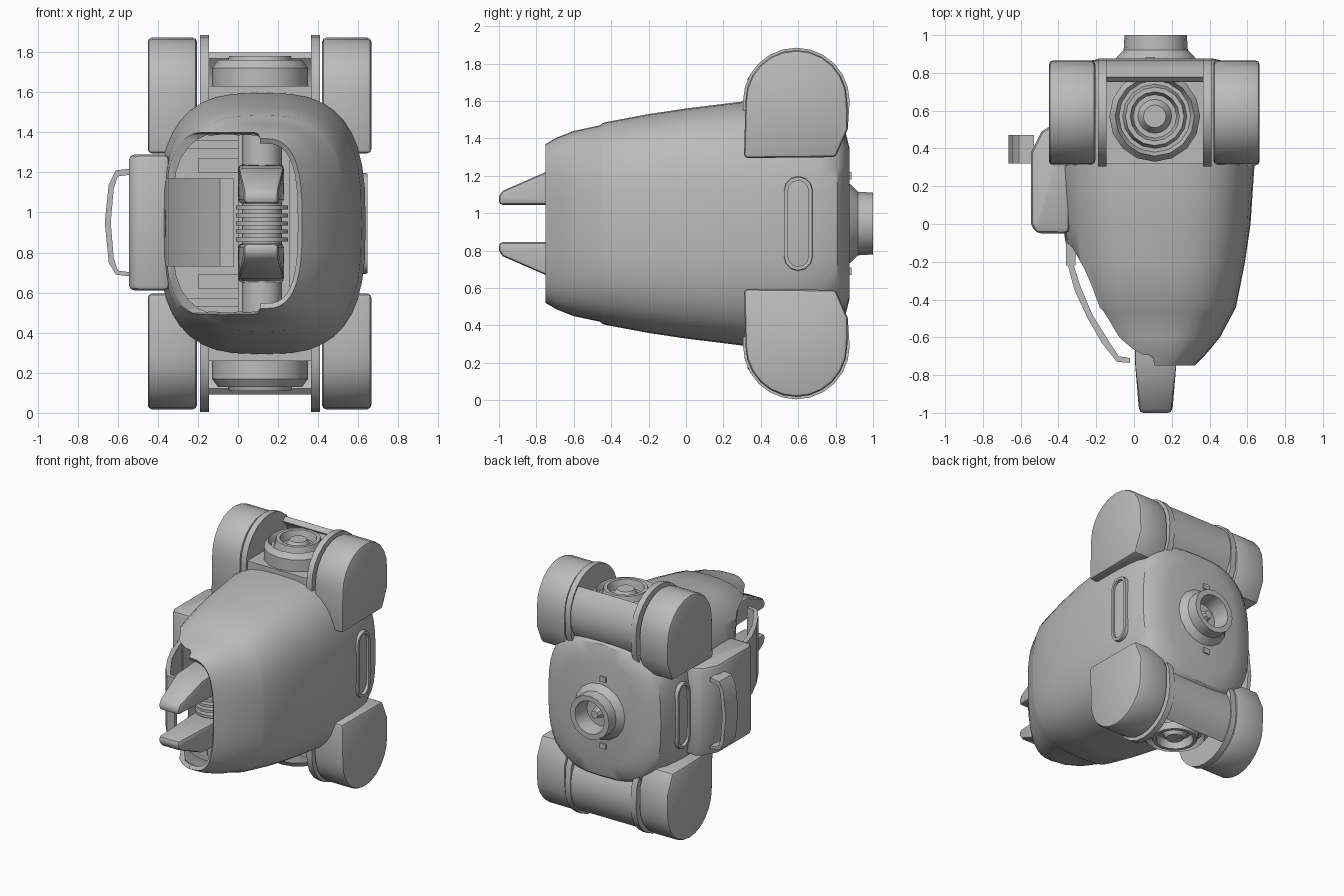
import bpy, bmesh, math
from mathutils import Vector

if "Cube" in bpy.data.objects:
    bpy.data.objects.remove(bpy.data.objects["Cube"], do_unlink=True)

grey = bpy.data.materials.new("plain_grey")
grey.use_nodes = True
grey.diffuse_color = (0.5, 0.5, 0.5, 1)
grey.node_tree.nodes["Principled BSDF"].inputs["Base Color"].default_value = (0.5, 0.5, 0.5, 1)

CX, CZ = 0.12, 0.945
parts = []


def add_object(name, bm):
    bmesh.ops.recalc_face_normals(bm, faces=bm.faces)
    mesh = bpy.data.meshes.new(name)
    bm.to_mesh(mesh)
    bm.free()
    ob = bpy.data.objects.new(name, mesh)
    bpy.context.collection.objects.link(ob)
    mesh.materials.append(grey)
    parts.append(ob)
    return ob


def bevel(ob, width, segments=2):
    mod = ob.modifiers.new("bevel", 'BEVEL')
    mod.width, mod.segments = width, segments
    mod.limit_method, mod.angle_limit = 'ANGLE', math.radians(40)


def loft(name, rings, cap_first=True, cap_last=True, loop=False):
    """Skin a list of point rings that share one point count."""
    bm = bmesh.new()
    rows = [[bm.verts.new(p) for p in ring] for ring in rings]
    n = len(rows[0])
    pairs = list(zip(rows, rows[1:])) + ([(rows[-1], rows[0])] if loop else [])
    for a, b in pairs:
        for i in range(n):
            j = (i + 1) % n
            bm.faces.new((a[i], a[j], b[j], b[i]))
    if cap_first:
        bm.faces.new(rows[0])
    if cap_last:
        bm.faces.new(rows[-1])
    return add_object(name, bm)


def prism(name, pts, axis, low, high, width=0.0):
    """Extrude a 2D outline along an axis; the other axes keep their order."""
    def place(p, d):
        q = list(p)
        q.insert(axis, d)
        return q
    ob = loft(name, [[place(p, d) for p in pts] for d in (low, high)])
    if width:
        bevel(ob, width)
    return ob


def box(name, x, y, z, width=0.0):
    return prism(name, [(x[0], y[0]), (x[1], y[0]), (x[1], y[1]), (x[0], y[1])], 2, *z, width)


def turned(name, profile, centre, axis, sides=20, loop=False):
    """Lathe (radius, height) pairs around y or z."""
    rings = []
    for r, h in profile:
        ring = []
        for i in range(sides):
            a = math.tau * i / sides
            u, v = r * math.cos(a), r * math.sin(a)
            ring.append(Vector(centre) + Vector((u, v, h) if axis == 2 else (u, h, v)))
        rings.append(ring)
    return loft(name, rings, not loop, not loop, loop)


def arc(y, z, r, start, end, steps):
    return [(y + r * math.cos(math.radians(start + (end - start) * i / steps)),
             z + r * math.sin(math.radians(start + (end - start) * i / steps)))
            for i in range(steps + 1)]


def section(y, hw, hh, power=2.9, n=40):
    pts = []
    for i in range(n):
        a = math.tau * i / n
        c, s = math.cos(a), math.sin(a)
        pts.append((CX + hw * math.copysign(abs(c) ** (2 / power), c), y,
                    CZ + hh * math.copysign(abs(s) ** (2 / power), s)))
    return pts


# Tapered hollow hull, open at the front
stations = [(-0.75, 0.20, 0.425), (-0.69, 0.26, 0.46), (-0.6, 0.335, 0.495), (-0.46, 0.41, 0.525),
            (-0.44, 0.42, 0.54), (-0.2, 0.468, 0.585), (0, 0.497, 0.615), (0.3, 0.517, 0.652),
            (0.55, 0.515, 0.635), (0.72, 0.505, 0.58), (0.81, 0.475, 0.535), (0.85, 0.42, 0.5),
            (0.875, 0.3, 0.4)]
hull = loft("hull", [section(*s) for s in stations], cap_first=False)
shell = hull.modifiers.new("shell", 'SOLIDIFY')
shell.thickness, shell.offset = 0.03, -1

# Side opening cut into the hull
cutter = prism("opening_cutter", [(-0.8, -0.1), (-0.34, -0.1), (-0.17, -0.4), (0.0, -0.62),
                                  (0.11, -0.66), (0.11, -0.9), (-0.8, -0.9)], 2, 0.49, 1.4, 0.03)
cutter.hide_render = True
cut = hull.modifiers.new("opening", 'BOOLEAN')
cut.object, cut.operation, cut.solver = cutter, 'DIFFERENCE', 'EXACT'

# Curved guard plate across the opening
outer = [(-0.355, -0.2), (-0.315, -0.35), (-0.245, -0.5), (-0.17, -0.63), (-0.09, -0.73), (-0.02, -0.735)]
inner = [(-0.02, -0.71), (-0.08, -0.7), (-0.14, -0.61), (-0.22, -0.48), (-0.28, -0.34), (-0.325, -0.2)]
prism("guard_plate", outer + inner, 2, 0.73, 1.17)
box("guard_mount", (-0.36, -0.31), (-0.22, -0.04), (0.73, 1.17))

# Inner mechanism
loft("bulkhead", [section(0.0, 0.47, 0.59), section(0.05, 0.47, 0.59)])
box("core_block", (0.0, 0.26), (-0.3, 0.0), (0.5, 1.39))
turned("drive_post", [(0.1, 0.5), (0.1, 1.39)], (CX, -0.38, 0), 2, 12)
for i in range(5):
    z = CZ - 0.09 + 0.04 * i
    turned("drive_disc", [(0.13, z), (0.13, z + 0.02)], (CX, -0.46, 0), 2, 16)

# Parts mirrored between the top and the bottom of the body
def pod_outline(r):
    return [(0.31, 1.295)] + arc(0.59, 1.6, r, 180, 0, 12) + [(0.865, 1.45), (0.8, 1.3)]


BAND = arc(0.59, 1.59, 0.28, -65, 48, 8) + arc(0.59, 1.59, 0.24, 48, -65, 8)
CLAW = [(-1, 1.045), (-1, 1.09), (-0.98, 1.12), (-0.75, 1.22), (-0.4, 1.24), (-0.4, 1.045)]
for side, end in ((1, "upper"), (-1, "lower")):
    def flip(pts):
        return [(a, CZ + side * (b - CZ)) for a, b in pts]

    def span(low, high):
        return sorted(CZ + side * (z - CZ) for z in (low, high))

    for name, x0, x1 in (("right", -0.45, -0.205), ("left", 0.42, 0.665)):
        prism(f"{end}_{name}_pod", flip(pod_outline(0.272)), 0, x0, x1, 0.02)
    prism(f"{end}_right_flange", flip(pod_outline(0.285)), 0, -0.19, -0.145)
    prism(f"{end}_left_flange", flip(pod_outline(0.285)), 0, 0.365, 0.41)
    prism(f"{end}_rear_cover", flip(BAND), 0, -0.15, 0.37)
    box(f"{end}_thruster_base", (-0.145, 0.365), (0.32, 0.8), span(1.4, 1.63))
    # Stepped rings of the thruster
    steps = [(0.24, 1.6), (0.24, 1.72), (0.21, 1.76), (0.19, 1.72), (0.17, 1.72), (0.155, 1.78),
             (0.13, 1.78), (0.115, 1.72), (0.09, 1.72), (0.06, 1.77), (0.01, 1.77)]
    turned(f"{end}_thruster", [(r, CZ + side * (z - CZ)) for r, z in steps],
           (0.11, 0.57, 0), 2, 16)

    # Claw narrowing towards its tip
    claw = prism(f"{end}_claw", flip(CLAW), 0, 0.0, 0.23, 0.02)
    for v in claw.data.vertices:
        if v.co.y < -0.9:
            v.co.x = 0.115 + (v.co.x - 0.115) * 0.75
    box(f"{end}_inner_shelf", (-0.27, 0.15), (-0.16, 0.02), span(1.32, 1.36))
    box(f"{end}_inner_rib", (-0.2, 0.0), (-0.22, 0.02), span(1.2, 1.27))
    box(f"{end}_vent", (0.06, 0.11), (0.84, 0.885), span(1.18, 1.22))

# Rear nozzle
turned("rear_nozzle", [(0.225, 0.86), (0.2, 0.89), (0.17, 0.92), (0.165, 1.0),
                       (0.125, 1.0), (0.11, 0.88), (0.11, 0.86)], (0.115, 0, CZ), 1, 16, True)
turned("nozzle_core", [(0.05, 0.86), (0.03, 0.94)], (0.115, 0, CZ), 1, 8)

# Side box and its grab handle
prism("side_box", [(-0.34, -0.05), (-0.52, -0.05), (-0.545, 0.0), (-0.545, 0.38),
                   (-0.49, 0.49), (-0.44, 0.52), (-0.34, 0.52)], 2, 0.61, 1.29, 0.03)
grip = [(-0.53, 0.68), (-0.61, 0.69), (-0.645, 0.75), (-0.665, 0.95), (-0.645, 1.14), (-0.61, 1.21),
        (-0.53, 1.22), (-0.53, 1.19), (-0.6, 1.18), (-0.62, 1.12), (-0.635, 0.95), (-0.62, 0.77),
        (-0.6, 0.71), (-0.53, 0.7)]
prism("grab_handle", grip, 1, 0.32, 0.47)


# Long rounded frames on both flanks
def capsule(r):
    return arc(0.6, 1.12, r, 0, 180, 6) + arc(0.6, 0.77, r, 180, 360, 6)


for name, x0, x1 in (("left", 0.6, 0.645), ("right", -0.36, -0.405)):
    rings = [[(x, *p) for p in capsule(r)] for x, r in ((x0, 0.08), (x1, 0.075), (x1, 0.055), (x0, 0.055))]
    loft(f"{name}_flank_frame", rings, False, False, True)

# Apply the modifiers, then smooth shade with sharp edges kept
bpy.context.view_layer.update()
graph = bpy.context.evaluated_depsgraph_get()
baked = [(ob, bpy.data.meshes.new_from_object(ob.evaluated_get(graph))) for ob in parts]
for ob, mesh in baked:
    ob.modifiers.clear()
    ob.data = mesh
    mesh.shade_smooth()
    mesh.set_sharp_from_angle(angle=math.radians(32))
bpy.data.objects.remove(cutter, do_unlink=True)
